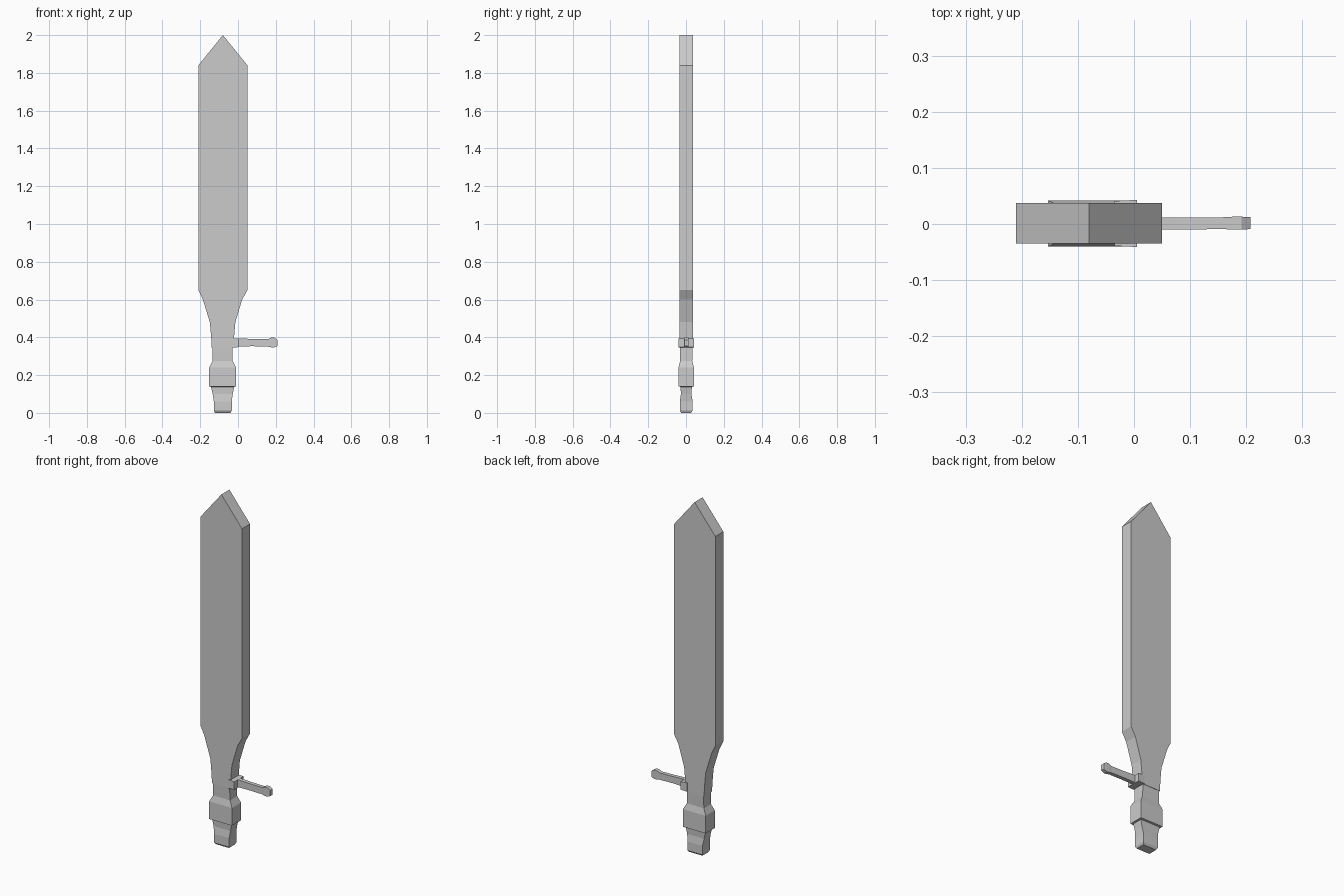
import bpy, bmesh

def loft(name, sections, axis):
    """Rectangular loft; sections = (position, min_a, max_a, min_y, max_y) along x or z."""
    bm = bmesh.new()
    rings = []
    for p, a0, a1, y0, y1 in sections:
        corners = [(a0, y0), (a1, y0), (a1, y1), (a0, y1)]
        rings.append([bm.verts.new((a, y, p) if axis == 'z' else (p, y, a))
                      for a, y in corners])
    for r, s in zip(rings, rings[1:]):
        for i in range(4):
            j = (i + 1) % 4
            bm.faces.new((r[i], r[j], s[j], s[i]))
    bm.faces.new(rings[0])
    bm.faces.new(rings[-1])
    bmesh.ops.remove_doubles(bm, verts=bm.verts, dist=0.0001)
    bmesh.ops.recalc_face_normals(bm, faces=bm.faces)
    me = bpy.data.meshes.new(name)
    bm.to_mesh(me)
    bm.free()
    ob = bpy.data.objects.new(name, me)
    bpy.context.collection.objects.link(ob)
    return ob

def upright(name, profile):
    """Loft up z from (z, left x, right x, half thickness)."""
    return loft(name, [(z, l, r, 0.001 - t, 0.001 + t) for z, l, r, t in profile], 'z')

# Blade with a chisel point and tapered neck
upright("blade", [
    (0.345, -0.139, -0.03, 0.036), (0.40, -0.142, -0.021, 0.036),
    (0.48, -0.149, -0.014, 0.036), (0.60, -0.186, 0.022, 0.036),
    (0.65, -0.21, 0.05, 0.036), (1.84, -0.21, 0.05, 0.036),
    (2.0, -0.08, -0.08, 0.036)])

# Grip with swollen collar and pommel
upright("grip", [
    (0.0, -0.122, -0.039, 0.026), (0.012, -0.128, -0.033, 0.034),
    (0.06, -0.128, -0.033, 0.034), (0.10, -0.134, -0.028, 0.028),
    (0.138, -0.143, -0.02, 0.03), (0.14, -0.153, -0.01, 0.041),
    (0.24, -0.153, -0.01, 0.041), (0.275, -0.135, -0.028, 0.032),
    (0.345, -0.135, -0.03, 0.034)])

# Block joining the side handle to the neck
loft("handle_mount", [
    (-0.035, 0.345, 0.395, -0.039, 0.041),
    (0.005, 0.348, 0.393, -0.041, 0.043)], 'x')

# Side handle with a rounded knob
loft("side_handle", [
    (0.0, 0.352, 0.395, -0.010, 0.012), (0.08, 0.353, 0.391, -0.010, 0.012),
    (0.158, 0.351, 0.39, -0.009, 0.012), (0.176, 0.347, 0.398, -0.010, 0.013),
    (0.192, 0.347, 0.398, -0.010, 0.013), (0.208, 0.354, 0.387, -0.009, 0.012)], 'x')
